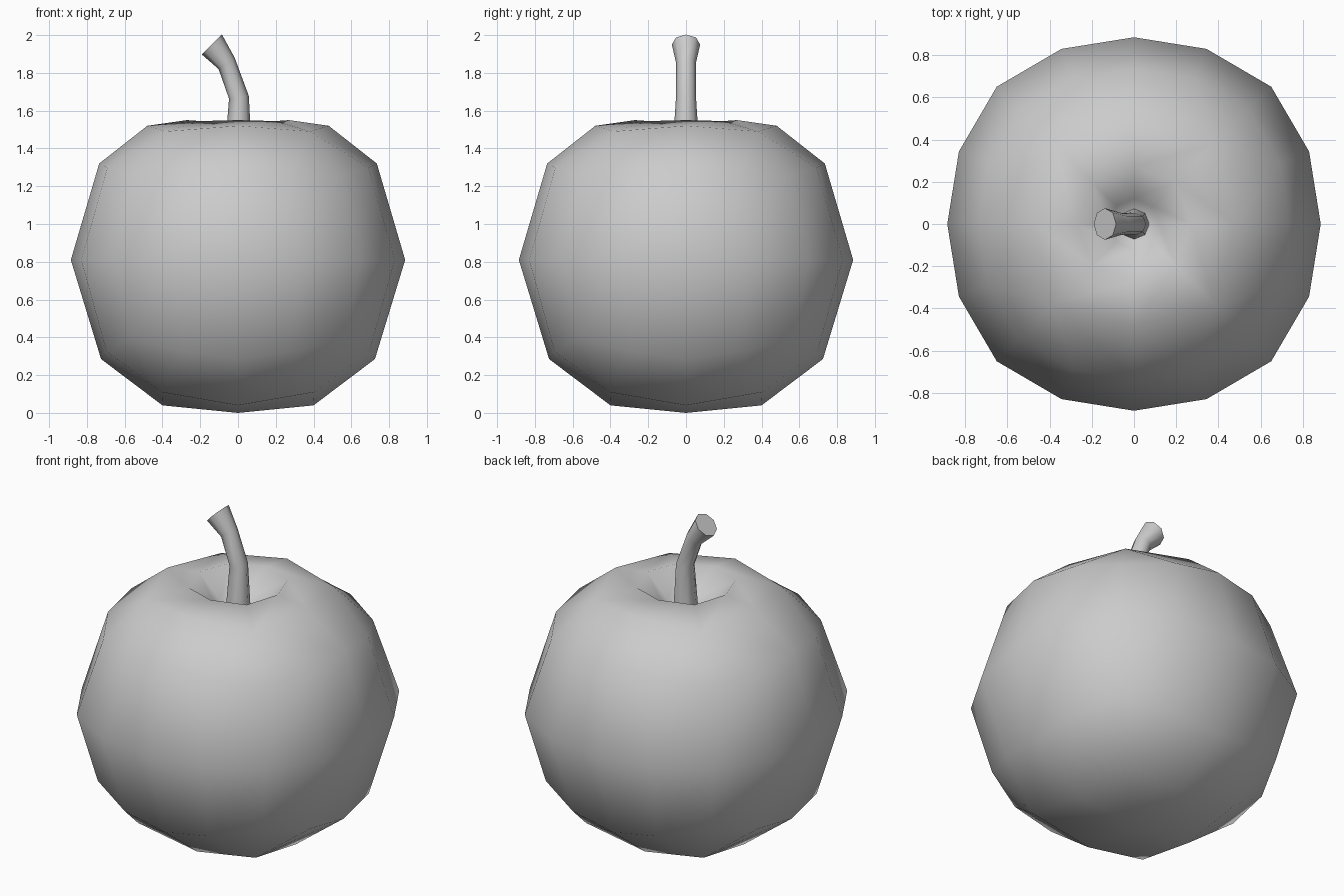
import bpy, bmesh, math
from mathutils import Vector

if "Cube" in bpy.data.objects:
    bpy.data.objects.remove(bpy.data.objects["Cube"])


def finish(bm, name):
    bmesh.ops.recalc_face_normals(bm, faces=bm.faces)
    me = bpy.data.meshes.new(name)
    bm.to_mesh(me)
    bm.free()
    me.polygons.foreach_set("use_smooth", [True] * len(me.polygons))
    ob = bpy.data.objects.new(name, me)
    bpy.context.collection.objects.link(ob)
    return ob


def bridge(bm, a, b):
    n = len(a)
    for i in range(n):
        j = (i + 1) % n
        bm.faces.new((a[i], a[j], b[j], b[i]))


# Apple body: cube-style topology, loops blend from axis (r, z) to diagonal (r, z)
bm = bmesh.new()


def loop(n, axis, diag):
    vs = []
    for i in range(n):
        a = 2 * math.pi * i / n
        q = (a % (math.pi / 2)) / (math.pi / 4)
        t = min(q, 2 - q) ** 1.4
        r = axis[0] + (diag[0] - axis[0]) * t
        z = axis[1] + (diag[1] - axis[1]) * t
        vs.append(bm.verts.new((r * math.cos(a), r * math.sin(a), z)))
    return vs


def grid_step(a, b):
    # joins an 8-sided loop to a 16-sided loop with a corner quad per quarter
    for q in range(4):
        a0, a1, a2 = (a[(2 * q + k) % 8] for k in range(3))
        b0, b1, b2, b3, b4 = (b[(4 * q + k) % 16] for k in range(5))
        bm.faces.new((a0, b0, b1, a1))
        bm.faces.new((a1, b1, b2, b3))
        bm.faces.new((a1, b3, b4, a2))


base = loop(8, (0.40, 0.04), (0.57, 0.11))
low = loop(16, (0.725, 0.285), (0.80, 0.39))
mid = loop(16, (0.885, 0.81), (0.92, 0.81))
high = loop(16, (0.735, 1.32), (0.77, 1.26))
shoulder = loop(8, (0.48, 1.52), (0.54, 1.49))
lip = loop(8, (0.27, 1.55), (0.28, 1.545))
pit = loop(8, (0.12, 1.41), (0.12, 1.41))
grid_step(base, low)
bridge(bm, low, mid)
bridge(bm, mid, high)
grid_step(shoulder, high)
bridge(bm, shoulder, lip)
bridge(bm, lip, pit)
for ring, z in ((base, 0.0), (pit, 1.32)):
    c = bm.verts.new((0, 0, z))
    for q in range(4):
        bm.faces.new((c, ring[2 * q], ring[2 * q + 1], ring[(2 * q + 2) % 8]))
finish(bm, "apple_body")

# Stem: octagonal sections (x, z, radius, lean angle) swept along a bent path
bm = bmesh.new()
sections = [(0.0, 1.33, 0.075, 0), (0.005, 1.67, 0.053, 8),
            (-0.06, 1.85, 0.052, 35), (-0.138, 1.95, 0.075, 45)]
rings = []
for x, z, r, lean in sections:
    t = math.radians(lean)
    u = Vector((math.cos(t), 0, math.sin(t)))
    rings.append([bm.verts.new(Vector((x, 0, z))
                  + u * r * math.cos(k * math.pi / 4)
                  + Vector((0, 1, 0)) * r * math.sin(k * math.pi / 4))
                  for k in range(8)])
for a, b in zip(rings, rings[1:]):
    bridge(bm, a, b)
bm.faces.new(rings[0])
bm.faces.new(rings[-1])
stem = finish(bm, "stem")
bpy.context.view_layer.objects.active = stem
stem.select_set(True)
bpy.ops.object.shade_smooth_by_angle(angle=math.radians(50))
